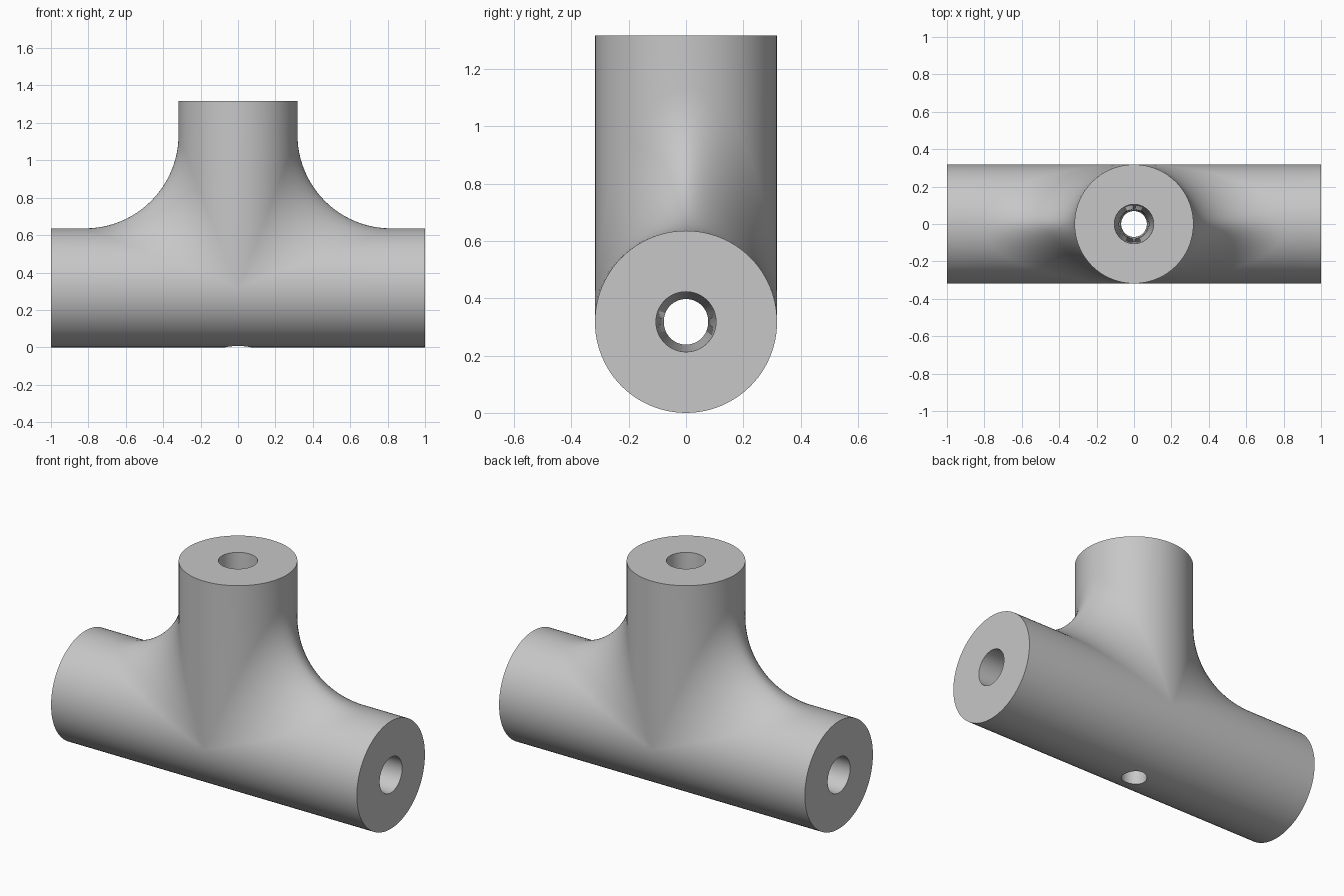
import bpy, bmesh
from math import sin, cos, pi, tau
from mathutils import Vector, Matrix

R, FILLET, HALF, HEIGHT = 0.318, 0.5, 1.0, 1.318   # pipe radius, blend radius, run, branch top
SEG, ARC = 48, 24                                  # steps around half a pipe, along the blend
BORE_MID, BORE_END = 0.0775, 0.105                 # tapered bore radii

if "Cube" in bpy.data.objects:
    bpy.data.objects.remove(bpy.data.objects["Cube"])

grey = bpy.data.materials.new("light_grey")
grey.use_nodes = True
grey.diffuse_color = (0.57, 0.57, 0.57, 1)
grey.node_tree.nodes["Principled BSDF"].inputs["Base Color"].default_value = (0.57, 0.57, 0.57, 1)


def make_object(name, bm):
    bmesh.ops.remove_doubles(bm, verts=bm.verts, dist=1e-5)
    bmesh.ops.recalc_face_normals(bm, faces=bm.faces)
    mesh = bpy.data.meshes.new(name)
    bm.to_mesh(mesh)
    bm.free()
    mesh.materials.append(grey)
    obj = bpy.data.objects.new(name, mesh)
    bpy.context.collection.objects.link(obj)
    return obj


def skin(bm, rows):
    """Join neighbouring rows of points with faces, dropping collapsed corners."""
    for a, b in zip(rows, rows[1:]):
        for i in range(len(a) - 1):
            pts = []
            for p in (a[i], a[i + 1], b[i + 1], b[i]):
                if all((p - q).length > 1e-5 for q in pts):
                    pts.append(p)
            if len(pts) > 2:
                bm.faces.new([bm.verts.new(p) for p in pts])


def blend_row(t, side):
    """Run pipe, rolling-ball blend, then branch pipe, at angle t around the pipes."""
    s, c = sin(t), max(cos(t), 0.0)
    if c < 1e-6:
        c = 0.0
    centre = Vector((R + FILLET) * Vector((c, s, c)))
    start, end = Vector((0, -s, -c)), Vector((-c, -s, 0))
    row = [Vector((HALF, R * s, R * c))]
    for i in range(ARC + 1):
        d = start.slerp(end, i / ARC) if c else start
        row.append(centre + FILLET * d)
    row.append(Vector((R * c, R * s, HEIGHT - R)))
    return [Vector((side * p.x, p.y, p.z + R)) for p in row]


# Tee body: upper blended half, lower half pipe, flat ends
bm = bmesh.new()
for side in (1, -1):
    skin(bm, [blend_row(-pi / 2 + pi * i / SEG, side) for i in range(SEG + 1)])
    lower = [pi / 2 + pi * i / SEG for i in range(SEG + 1)]
    skin(bm, [[Vector((side * x, R * sin(t), R + R * cos(t))) for x in (0, HALF)] for t in lower])
    ring = [pi * i / SEG for i in range(2 * SEG)]
    bm.faces.new([bm.verts.new((side * HALF, R * sin(t), R + R * cos(t))) for t in ring])
bm.faces.new([bm.verts.new((R * sin(t), R * cos(t), HEIGHT)) for t in ring])
body = make_object("tee_body", bm)


def bore(name, stations, turn):
    """Closed tapered rod along local z, from (height, radius) stations."""
    bm = bmesh.new()
    n = 64
    rows = [[Vector((r * cos(tau * i / n), r * sin(tau * i / n), z)) for i in range(n + 1)]
            for z, r in stations]
    skin(bm, rows)
    for row in (rows[0], rows[-1]):
        bm.faces.new([bm.verts.new(p) for p in row[:-1]])
    bm.transform(Matrix.Translation((0, 0, R)) @ turn)
    cutter = make_object(name, bm)
    cutter.hide_render = True
    return cutter


# Bores taper from each mouth to the middle; the branch bore runs out underneath
def taper(d):
    return d, BORE_MID + (BORE_END - BORE_MID) * d


def mirrored(d):
    return -d, taper(d)[1]


cutters = [
    bore("run_bore", [mirrored(1.05), taper(0), taper(1.05)], Matrix.Rotation(pi / 2, 4, 'Y')),
    bore("branch_bore", [taper(-0.4), taper(1.05)], Matrix.Identity(4)),
]

bpy.ops.object.select_all(action='DESELECT')
bpy.context.view_layer.objects.active = body
body.select_set(True)
for cutter in cutters:
    mod = body.modifiers.new(cutter.name, 'BOOLEAN')
    mod.operation = 'DIFFERENCE'
    mod.solver = 'EXACT'
    mod.object = cutter
    bpy.ops.object.modifier_apply(modifier=mod.name)
for cutter in cutters:
    bpy.data.objects.remove(cutter)
bpy.ops.object.shade_smooth_by_angle(angle=pi / 6)
